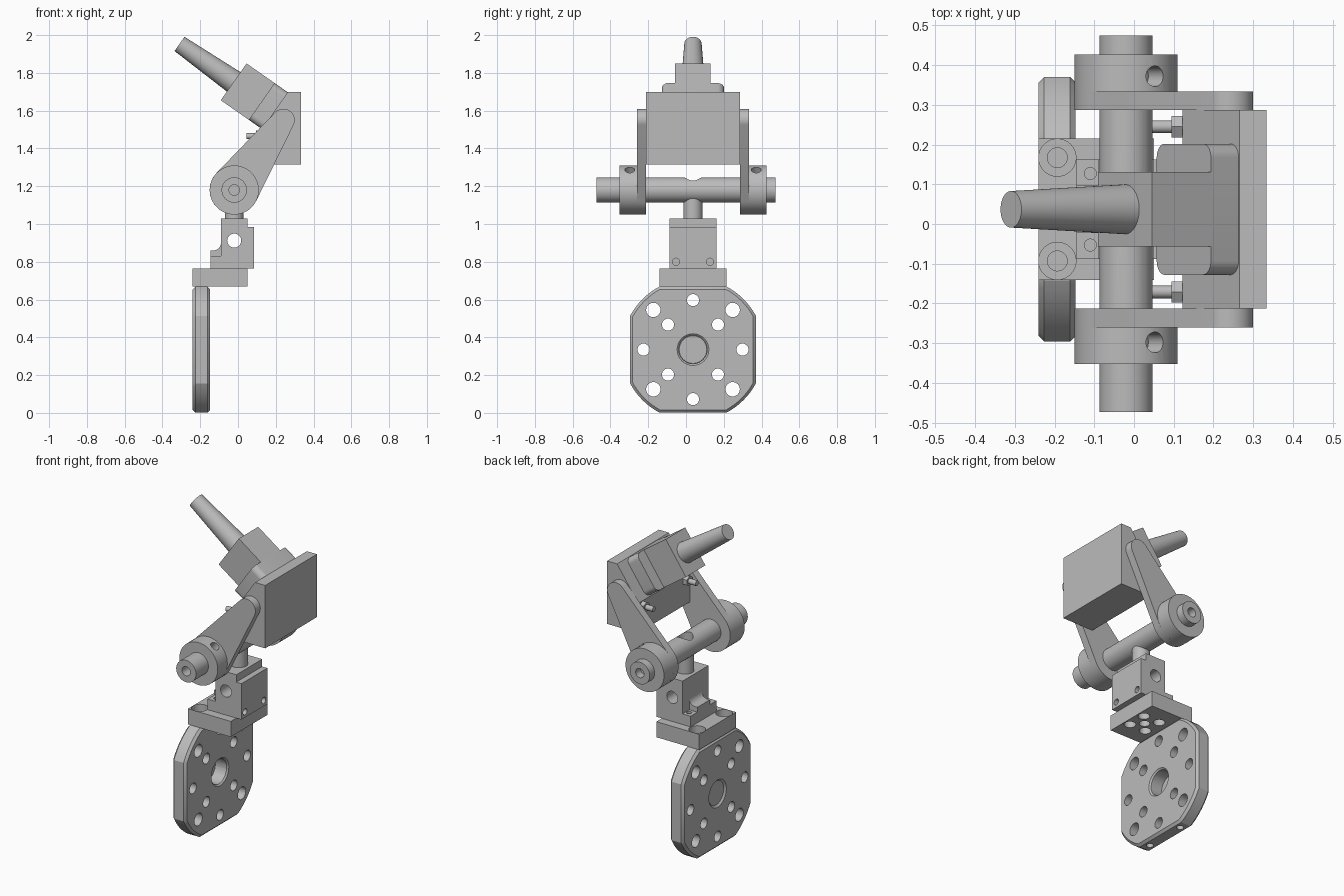
import bpy, bmesh, math
from mathutils import Vector, Matrix

if "Cube" in bpy.data.objects:
    bpy.data.objects.remove(bpy.data.objects["Cube"], do_unlink=True)

steel = bpy.data.materials.new("grey steel")
steel.use_nodes = True
steel.diffuse_color = (0.5, 0.5, 0.5, 1)
steel.node_tree.nodes["Principled BSDF"].inputs["Base Color"].default_value = (0.5, 0.5, 0.5, 1)

MID = 0.037          # y of the plane of symmetry
parts = []


def finish(name, bm):
    bmesh.ops.recalc_face_normals(bm, faces=bm.faces)
    mesh = bpy.data.meshes.new(name)
    bm.to_mesh(mesh)
    bm.free()
    mesh.materials.append(steel)
    ob = bpy.data.objects.new(name, mesh)
    bpy.context.collection.objects.link(ob)
    parts.append(ob)
    return ob


# Ways to place a profile (u, v) extruded by d
def along_y(u, v, d): return Vector((u, d, v))
def along_x(u, v, d): return Vector((d, u, v))


TILT = math.radians(35)
OUT = Vector((-math.cos(TILT), 0, math.sin(TILT)))
UP = Vector((math.sin(TILT), 0, math.cos(TILT)))
HEAD = Vector((0.195, 0, 1.6))
def tilted(u, v, d): return HEAD + OUT * d + UP * v + Vector((0, u, 0))


def prism(name, pts, place, d0, d1):
    bm = bmesh.new()
    face = bm.faces.new([bm.verts.new(place(u, v, d0)) for u, v in pts])
    new = bmesh.ops.extrude_face_region(bm, geom=[face])["geom"]
    move = place(0, 0, d1) - place(0, 0, d0)
    bmesh.ops.translate(bm, vec=move, verts=[g for g in new if isinstance(g, bmesh.types.BMVert)])
    return finish(name, bm)


def rect(u0, u1, v0, v1):
    return [(u0, v0), (u1, v0), (u1, v1), (u0, v1)]


def box(name, x0, x1, half, z0, z1):
    return prism(name, rect(x0, x1, z0, z1), along_y, -half, half)


def rod(name, p0, p1, r0, r1=None, sides=48):
    p0, p1 = Vector(p0), Vector(p1)
    bm = bmesh.new()
    turn = (p1 - p0).to_track_quat('Z', 'Y').to_matrix().to_4x4()
    bmesh.ops.create_cone(bm, cap_ends=True, segments=sides, radius1=r0,
                          radius2=r0 if r1 is None else r1, depth=(p1 - p0).length,
                          matrix=Matrix.Translation((p0 + p1) / 2) @ turn)
    return finish(name, bm)


def bake(ob):
    dg = bpy.context.evaluated_depsgraph_get()
    dg.update()
    mesh = bpy.data.meshes.new_from_object(ob.evaluated_get(dg))
    ob.modifiers.clear()
    ob.data = mesh


def drill(ob, holes):
    """Cut round holes, each given as start, end, radius and optional end radius."""
    cutters = []
    for hole in holes:
        c = rod("cutter", *hole, sides=32) if len(hole) == 4 else rod("cutter", *hole, None, 32)
        c.hide_render = True
        parts.remove(c)
        cutters.append(c)
        m = ob.modifiers.new("hole", 'BOOLEAN')
        m.operation, m.solver, m.object = 'DIFFERENCE', 'EXACT', c
    bake(ob)
    for c in cutters:
        bpy.data.objects.remove(c, do_unlink=True)


# Mounting plate: square trimmed by a circle, chamfered, drilled
H, R, PZ = 0.333, 0.378, 0.335
a0 = math.acos(H / R)
outline = []
for q in range(4):
    for i in range(9):
        a = q * math.pi / 2 + a0 + (math.pi / 2 - 2 * a0) * i / 8
        outline.append((R * math.cos(a), PZ + R * math.sin(a)))
plate = prism("mounting_plate", outline, along_x, -0.24, -0.147)
bev = plate.modifiers.new("chamfer", 'BEVEL')
bev.width, bev.segments, bev.limit_method, bev.angle_limit = 0.014, 1, 'ANGLE', math.radians(50)
bake(plate)
spots = [(0, 0, 0.075)]
for q in range(4):
    a = q * math.pi / 2
    spots.append((0.262 * math.cos(a), 0.262 * math.sin(a), 0.032))
    a += math.pi / 4
    spots.append((0.297 * math.cos(a), 0.297 * math.sin(a), 0.038))
    spots.append((0.187 * math.cos(a), 0.187 * math.sin(a), 0.032))
holes = [((-0.3, y, PZ + z), (-0.1, y, PZ + z), r) for y, z, r in spots]
holes += [((-0.157, 0, PZ), (-0.14, 0, PZ), 0.073, 0.092), ((-0.23, 0, PZ), (-0.247, 0, PZ), 0.073, 0.092)]
holes += [((-0.193, s * 0.13, -0.02), (-0.193, s * 0.13, 0.06), 0.02) for s in (-1, 1)]
drill(plate, holes)

# Bracket with counterbored bolt holes and holes underneath
bracket = box("bracket", -0.24, 0.05, 0.178, 0.67, 0.765)
holes = []
for s in (-1, 1):
    holes += [((-0.193, s * 0.13, 0.715), (-0.193, s * 0.13, 0.8), 0.047),
              ((-0.193, s * 0.13, 0.68), (-0.193, s * 0.13, 0.72), 0.025)]
    holes += [((x, s * 0.06, 0.6), (x, s * 0.06, 0.71), 0.033) for x in (-0.1, 0.01)]
holes.append(((-0.045, 0, 0.6), (-0.045, 0, 0.71), 0.03))
drill(bracket, holes)

# Clamp: foot, back wall, body and fillet rib
foot = box("clamp_foot", -0.145, 0.05, 0.125, 0.765, 0.83)
drill(foot, [((-0.11, s * 0.09, 0.78), (-0.11, s * 0.09, 0.9), 0.015) for s in (-1, 1)])
wall = box("clamp_wall", 0.05, 0.085, 0.125, 0.765, 0.985)
drill(wall, [((0.06, s * 0.09, 0.8), (0.1, s * 0.09, 0.8), 0.019) for s in (-1, 1)])
body = box("clamp_body", -0.09, 0.05, 0.125, 0.83, 1.03)
drill(body, [((-0.02, -0.2, 0.912), (-0.02, 0.2, 0.912), 0.037)])
fillet = [(-0.13 + 0.04 * math.sin(a), 0.9 - 0.04 * math.cos(a))
          for a in [i * math.pi / 16 for i in range(9)]]
prism("clamp_rib", [(-0.09, 0.83), (-0.145, 0.83), (-0.145, 0.86)] + fillet, along_y, -0.06, 0.06)
rod("stem", (-0.02, 0, 1.03), (-0.02, 0, 1.17), 0.05)

# Cross shaft with end bores and a centre hole
AX, AZ = -0.02, 1.18
Y0, Y1 = -0.51, 0.438
shaft = rod("cross_shaft", (AX, Y0, AZ), (AX, Y1, AZ), 0.067)
drill(shaft, [((AX, Y0 - 0.02, AZ), (AX, Y0 + 0.09, AZ), 0.028),
              ((AX, Y1 + 0.02, AZ), (AX, Y1 - 0.09, AZ), 0.028),
              ((AX, 0, 1.19), (AX, 0, 1.3), 0.045)])

# Arm outline: two circles joined by tangents
TX, TZ, HUB, TIP = 0.24, 1.55, 0.13, 0.06
aim = math.atan2(TZ - AZ, TX - AX)
spread = math.acos((HUB - TIP) / math.hypot(TX - AX, TZ - AZ))
arm = []
for i in range(17):
    a = aim - spread + 2 * spread * i / 16
    arm.append((TX + TIP * math.cos(a), TZ + TIP * math.sin(a)))
for i in range(33):
    a = aim + spread + (2 * math.pi - 2 * spread) * i / 32
    arm.append((AX + HUB * math.cos(a), AZ + HUB * math.sin(a)))

# Arms, collars and adjusting screws on both sides
for side, s in (("right", -1), ("left", 1)):
    prism(side + "_arm", arm, along_y, s * 0.25, s * 0.297)
    collar = rod(side + "_collar", (AX, s * 0.297, AZ), (AX, s * 0.39, AZ), HUB)
    y = s * 0.335
    drill(collar, [((AX + 0.034, y, AZ + 0.05), (AX + 0.09, y, AZ + 0.132), 0.026)])
    y = s * 0.208
    rod(side + "_screw", (0.045, y, 1.465), (0.12, y, 1.465), 0.016, sides=24)
    rod(side + "_screw_nut", (0.095, y, 1.465), (0.122, y, 1.465), 0.031, sides=6)

# Head block with a slanted face
prism("head_block", [(0.333, 1.315), (0.333, 1.7), (0.265, 1.7), (0.122, 1.497), (0.122, 1.315)],
      along_y, -0.25, 0.25)

# Rounded flange, square holder and tapered pin on the slanted face
corner = 0.035
flange = []
for q, (su, sv) in enumerate(((1, 1), (-1, 1), (-1, -1), (1, -1))):
    for i in range(9):
        a = (q + i / 8) * math.pi / 2
        flange.append((su * (0.165 - corner) + corner * math.cos(a),
                       sv * (0.119 - corner) + corner * math.sin(a)))
prism("flange", flange, tilted, 0, 0.085)
prism("pin_holder", rect(-0.094, 0.094, -0.119, 0.119), tilted, 0, 0.266)
rod("tapered_pin", HEAD + OUT * 0.26, HEAD + OUT * 0.616, 0.063, 0.046)

# Shift to the centre and shade curved surfaces smooth
bpy.ops.object.select_all(action='DESELECT')
for ob in parts:
    ob.location.y = MID
    ob.select_set(True)
bpy.context.view_layer.objects.active = parts[0]
bpy.ops.object.shade_smooth_by_angle(angle=math.radians(25))
